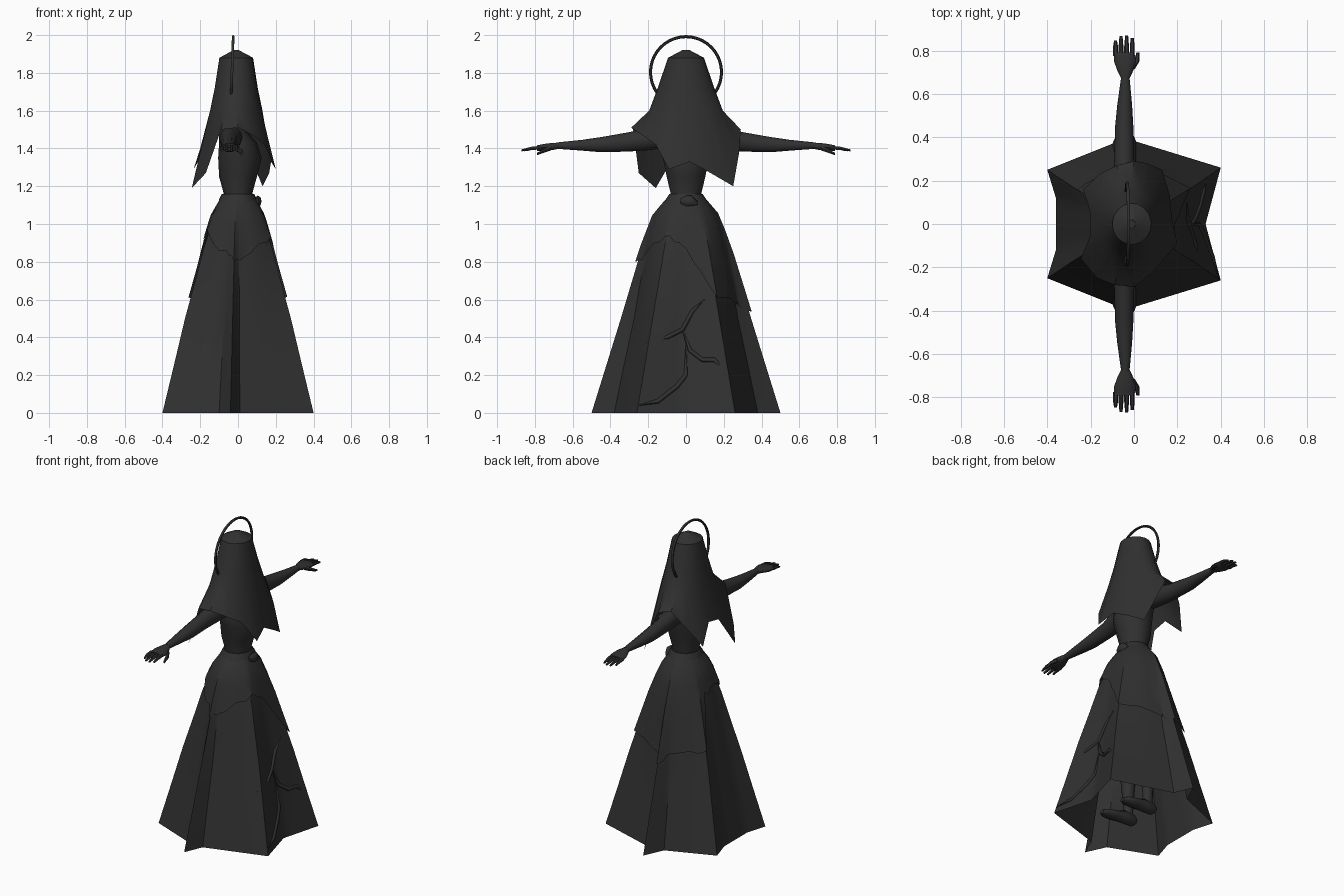
import bpy, bmesh, math, random
from mathutils import Vector

if "Cube" in bpy.data.objects:
    bpy.data.objects.remove(bpy.data.objects["Cube"])

random.seed(4)
cloth = bpy.data.materials.new("charcoal")
cloth.diffuse_color = (0.03, 0.03, 0.03, 1)
cloth.use_nodes = True
cloth.node_tree.nodes["Principled BSDF"].inputs["Base Color"].default_value = cloth.diffuse_color


def finish(obj, angle=35):
    obj.data.materials.append(cloth)
    bpy.ops.object.select_all(action='DESELECT')
    obj.select_set(True)
    bpy.context.view_layer.objects.active = obj
    bpy.ops.object.shade_smooth_by_angle(angle=math.radians(angle))
    return obj


def loft(name, rings, caps=False, angle=35):
    """Skin a list of closed rings that have equal point counts."""
    bm = bmesh.new()
    rows = [[bm.verts.new(p) for p in ring] for ring in rings]
    n = len(rings[0])
    for a, b in zip(rows, rows[1:]):
        for i in range(n):
            j = (i + 1) % n
            bm.faces.new((a[i], a[j], b[j], b[i]))
    if caps:
        bm.faces.new(rows[0])
        bm.faces.new(rows[-1])
    bmesh.ops.recalc_face_normals(bm, faces=bm.faces)
    mesh = bpy.data.meshes.new(name)
    bm.to_mesh(mesh)
    bm.free()
    obj = bpy.data.objects.new(name, mesh)
    bpy.context.collection.objects.link(obj)
    return finish(obj, angle)


def tube(name, axis, sections, sides=10):
    """Limb along one axis; each section is (x, y, z, radius_a, radius_b)."""
    a, b = [k for k in range(3) if k != axis]
    rings = []
    for x, y, z, ra, rb in sections:
        ring = []
        for i in range(sides):
            t = 2 * math.pi * i / sides
            p = [x, y, z]
            p[a] += ra * math.cos(t)
            p[b] += rb * math.sin(t)
            ring.append(p)
        rings.append(ring)
    return loft(name, rings, caps=True, angle=50)


def lerp_table(table, z):
    for lo, hi in zip(table, table[1:]):
        if z <= hi[0]:
            t = (z - lo[0]) / (hi[0] - lo[0])
            return [p + (q - p) * t for p, q in zip(lo[1:], hi[1:])]
    return table[-1][1:]


# Skirt: star-shaped hem that rounds off towards the waist
STAR = [(.33, 0), (.4, .26), (.01, .38), (-.04, .5), (-.1, .37), (-.4, .25), (-.36, .12),
        (-.36, -.12), (-.4, -.25), (-.1, -.37), (-.04, -.5), (.01, -.38), (.4, -.26)]
N = len(STAR)
# height, half depth, half width, amount of star shape
SHAPE = [(0, .4, .5, 1), (.5, .285, .345, .85), (.87, .192, .235, .5),
         (1.05, .137, .17, .2), (1.15, .078, .085, 0), (1.2, .08, .09, 0)]


def skirt_point(u, z, out=0.0):
    i = math.floor(u)
    p, q = Vector(STAR[i % N]), Vector(STAR[(i + 1) % N])
    s = p.lerp(q, u - i)
    ex, ey, star = lerp_table(SHAPE, z)
    a = math.atan2(s.y / .5, s.x / .4)
    x = ex * (star * s.x / .4 + (1 - star) * math.cos(a))
    y = ey * (star * s.y / .5 + (1 - star) * math.sin(a))
    k = 1 + out / max(math.hypot(x, y), .01)
    return (x * k, y * k, z)


STEPS = [i / 4 for i in range(N * 4)]
loft("skirt", [[skirt_point(u, z) for u in STEPS]
               for z in (0, .25, .5, .7, .87, .97, 1.05, 1.1, 1.15)])

# Torn overskirt with a ragged hem
HEM = [.88, .63, .56, .55, .57, .62, .92, .95, .95, .84, .8, .82, .95]
hem = []
for u in STEPS:
    i = int(u)
    h = HEM[i] + (HEM[(i + 1) % N] - HEM[i]) * (u - i)
    hem.append(h + random.uniform(-.02, .02))
loft("overskirt", [[skirt_point(u, 1.15 + (h - 1.15) * t, .006 + .008 * t)
                    for u, h in zip(STEPS, hem)] for t in (0, .15, .3, .5, .75, 1)])


# Torn creases across the front of the skirt
def crease(name, pts, r):
    curve = bpy.data.curves.new(name, 'CURVE')
    curve.dimensions = '3D'
    curve.bevel_depth = r
    curve.bevel_resolution = 0
    spline = curve.splines.new('POLY')
    spline.points.add(len(pts) - 1)
    for k, (u, z) in enumerate(pts):
        spline.points[k].co = (*skirt_point(u, z), 1)
        spline.points[k].radius = .2 if k in (0, len(pts) - 1) else 1
    obj = bpy.data.objects.new(name, curve)
    bpy.context.collection.objects.link(obj)
    obj.data.materials.append(cloth)


crease("upper_crease", [(-1.1, .37), (-.5, .4), (-.1, .44), (.2, .54), (.6, .6)], .012)
crease("middle_crease", [(-.1, .44), (.1, .33), (.4, .28), (.7, .28), (1.05, .2)], .013)
crease("lower_crease", [(-1, .04), (-.6, .06), (-.2, .14), (0, .2), (0, .36)], .013)

# Torso
tube("torso", 2, [(0, 0, 1.12, .078, .085), (0, 0, 1.17, .078, .085), (.0, 0, 1.25, .1, .105),
                  (.01, 0, 1.35, .115, .125), (0, 0, 1.43, .1, .145), (-.03, 0, 1.5, .07, .13),
                  (-.02, 0, 1.55, .045, .05), (-.01, 0, 1.62, .04, .04)], 14)

# Sash around the waist with a small knot
tube("sash", 2, [(0, 0, 1.1, .108, .125), (0, 0, 1.13, .1, .11), (0, 0, 1.16, .085, .09)], 14)
tube("sash_knot", 1, [(.1, -.03, 1.12, .01, .015), (.105, 0, 1.12, .02, .03),
                      (.105, .03, 1.12, .02, .03), (.1, .06, 1.11, .008, .01)], 8)

# Head under the veil
tube("head", 2, [(0, 0, 1.6, .03, .03), (0, 0, 1.65, .065, .06), (-.01, 0, 1.75, .085, .085),
                 (-.01, 0, 1.83, .075, .075), (-.01, 0, 1.88, .03, .03)], 12)

# Veil: cap rings blending to a hem of hanging points
VEIL_HEM = [(.175, .02, 1.33), (.165, .13, 1.27), (.13, .25, 1.2), (.06, .28, 1.37),
            (.0, .29, 1.5), (-.08, .27, 1.52), (-.16, .23, 1.42), (-.235, .16, 1.29),
            (-.2, .05, 1.4), (-.2, -.05, 1.38), (-.245, -.16, 1.19), (-.17, -.25, 1.27),
            (-.09, -.28, 1.5), (.0, -.29, 1.51), (.08, -.23, 1.47), (.14, -.16, 1.42),
            (.2, -.09, 1.29)]


def veil_ring(z, rx, ry):
    ring = []
    for p in VEIL_HEM:
        a = math.atan2(p[1] / .28, p[0] / .2)
        ring.append((-.01 + rx * math.cos(a), ry * math.sin(a), z))
    return ring


loft("veil", [veil_ring(1.92, .015, .02), veil_ring(1.88, .09, .095), veil_ring(1.72, .115, .15),
              veil_ring(1.6, .14, .195), VEIL_HEM], angle=40)
tube("veil_crown", 2, [(-.01, 0, 1.915, .015, .02), (-.01, 0, 1.92, .015, .02)], 8)

# Halo ring behind the head
bpy.ops.mesh.primitive_torus_add(major_radius=.188, minor_radius=.008, major_segments=40,
                                 minor_segments=6, location=(-.032, 0, 1.804),
                                 rotation=(0, math.radians(92), 0))
halo = bpy.context.object
halo.name = "halo"
finish(halo, 60)

# Arms, hands and legs on both sides
for side, s in (("left", 1), ("right", -1)):
    tube(side + "_arm", 1, [(-.035, s * .1, 1.46, .06, .06), (-.04, s * .2, 1.45, .058, .062),
                            (-.045, s * .3, 1.435, .046, .054), (-.045, s * .45, 1.42, .042, .042),
                            (-.043, s * .55, 1.417, .034, .03), (-.04, s * .68, 1.415, .019, .018)])
    tube(side + "_palm", 1, [(-.04, s * .67, 1.415, .019, .017), (-.04, s * .71, 1.41, .038, .02),
                             (-.042, s * .75, 1.405, .05, .02), (-.046, s * .79, 1.402, .048, .015)])
    for k, (x, tip) in enumerate([(-.085, .845), (-.06, .868), (-.034, .87), (-.008, .857)]):
        tube(f"{side}_finger_{k + 1}", 1, [(x, s * .775, 1.404, .011, .011),
                                           (x, s * .82, 1.4, .011, .01),
                                           (x, s * tip, 1.39, .007, .006)], 6)
    tube(side + "_thumb", 1, [(-.012, s * .715, 1.402, .016, .014), (.012, s * .75, 1.388, .013, .012),
                              (.018, s * .79, 1.37, .007, .007)], 6)
    tube(side + "_leg", 2, [(-.03, s * .09, .05, .03, .028), (-.03, s * .09, .14, .032, .03),
                            (-.03, s * .09, .32, .048, .045), (-.01, s * .085, .5, .045, .043),
                            (0, s * .08, .75, .068, .062), (0, s * .07, .95, .075, .065)])
    tube(side + "_foot", 0, [(-.085, s * .09, .045, .02, .02), (-.06, s * .09, .045, .033, .04),
                             (0, s * .09, .045, .034, .042), (.08, s * .095, .032, .043, .028),
                             (.14, s * .095, .026, .038, .022), (.17, s * .095, .022, .018, .012)])
